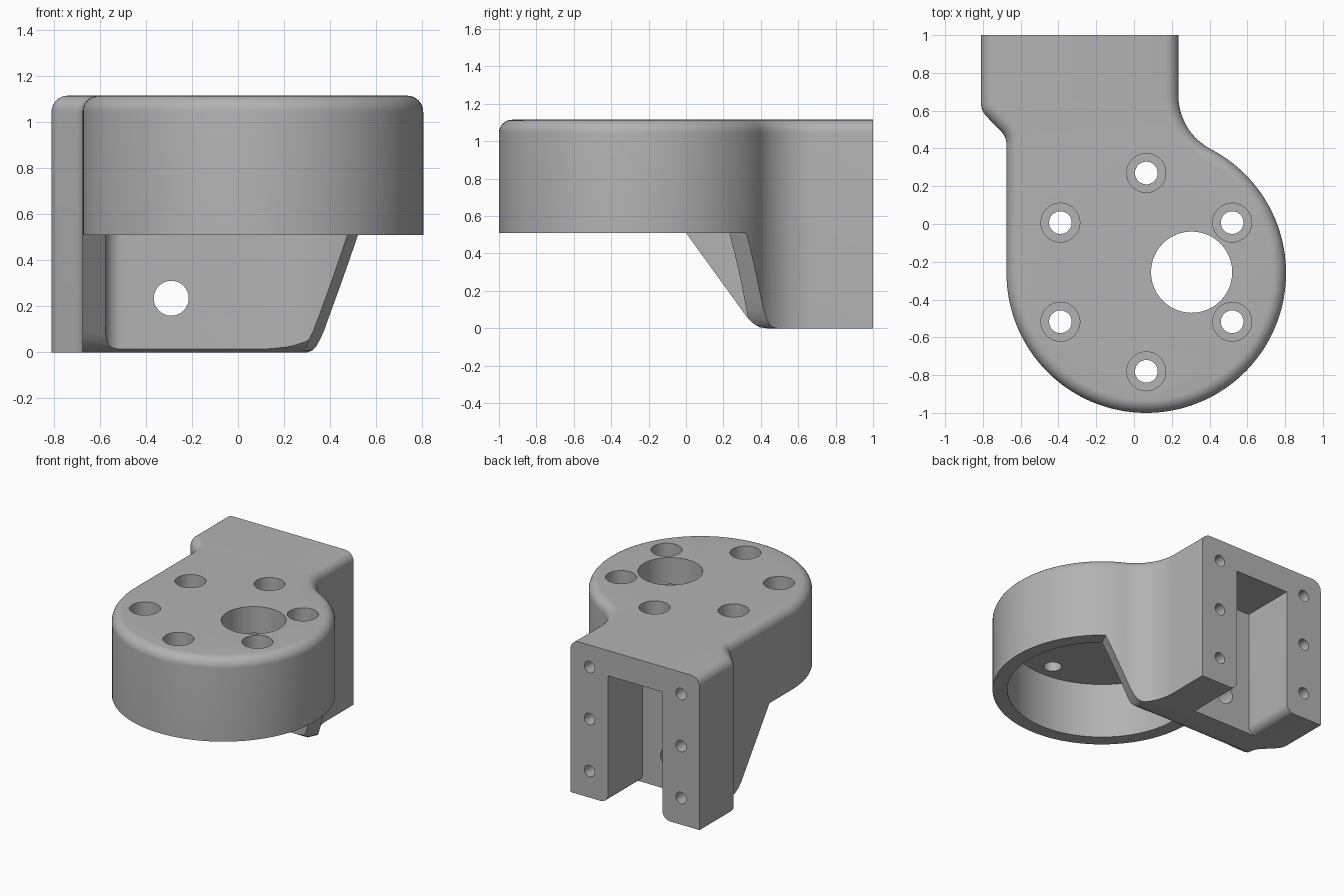
import bpy
import bmesh
from math import cos, sin, pi, radians
from mathutils import Matrix, Vector

default = bpy.data.objects.get("Cube")
if default:
    bpy.data.objects.remove(default)

TOP, RIM, CEIL = 1.115, 0.51, 0.92      # heights of top, skirt rim, cavity ceiling
CX, CY, R, BORE = 0.065, -0.26, 0.74, 0.64
SLOT_X = -0.29

metal = bpy.data.materials.new("grey_metal")
metal.use_nodes = True
GREY = (0.45, 0.45, 0.45, 1)
metal.diffuse_color = GREY
metal.node_tree.nodes["Principled BSDF"].inputs["Base Color"].default_value = GREY


def arc(cx, cy, r, a0, a1, n):
    """Points on an arc, angles in degrees."""
    steps = [radians(a0 + (a1 - a0) * i / n) for i in range(n + 1)]
    return [(cx + r * cos(a), cy + r * sin(a)) for a in steps]


def loft(name, rings):
    """Closed solid skinned through rings of equal point count."""
    bm = bmesh.new()
    rows = [[bm.verts.new(p) for p in ring] for ring in rings]
    n = len(rows[0])
    for low, high in zip(rows, rows[1:]):
        for i in range(n):
            j = (i + 1) % n
            bm.faces.new((low[i], low[j], high[j], high[i]))
    bm.faces.new(rows[0][::-1])
    bm.faces.new(rows[-1])
    bmesh.ops.recalc_face_normals(bm, faces=bm.faces)
    mesh = bpy.data.meshes.new(name)
    bm.to_mesh(mesh)
    bm.free()
    mesh.materials.append(metal)
    obj = bpy.data.objects.new(name, mesh)
    bpy.context.collection.objects.link(obj)
    return obj


def prism(name, profile, a, b, axes):
    """Extrude a 2D profile from a to b; axes are its two directions and the depth."""
    u, v, w = (Vector(d) for d in axes)
    return loft(name, [[u * p + v * q + w * d for p, q in profile] for d in (a, b)])


X, Y, Z = (1, 0, 0), (0, 1, 0), (0, 0, 1)


def drill_z(x, y, r, a, b):
    return prism("drill", arc(x, y, r, 0, 345, 47)[:-1], a, b, (X, Y, Z))


def drill_y(x, z, r, a, b):
    circle = arc(x, z, r, 0, 360, 32)[:-1]
    return prism("drill", circle, a, b, (X, Z, Y))


def round_drill(x, y, r, a, b):
    return prism("drill", arc(x, y, r, 0, 360, 48)[:-1], a, b, (X, Y, Z))


# Body outline: right flare, round nose, straight left side, left jog
outline = [(0.235, 1.0)]
outline += arc(0.555, 0.68, 0.32, 180, 242.5, 14)
outline += arc(CX, CY, R, 62, -180, 80)
outline += arc(-0.775, 0.42, 0.1, 0, 45, 6)
outline += arc(-0.71, 0.64, 0.1, 225, 180, 6)
outline += [(-0.81, 1.0)]


def inset(points, d):
    """Shift the open outline inward, keeping the back edge on its plane."""
    out = []
    last = len(points) - 1
    for i, (x, y) in enumerate(points):
        p, q = points[max(i - 1, 0)], points[min(i + 1, last)]
        t = Vector((q[0] - p[0], q[1] - p[1])).normalized()
        out.append((x + t.y * d, y - t.x * d))
    return out


# Body with a rounded top edge
FILLET = 0.07
rings = [[(x, y, 0) for x, y in outline]]
for k in range(9):
    a = pi / 2 * k / 8
    z = TOP - FILLET + FILLET * sin(a)
    rings.append([(x, y, z) for x, y in inset(outline, FILLET * (1 - cos(a)))])
body = loft("motor_mount", rings)

cutters = []

# Slanted clearance under the round nose, then across the right flare
nose = [(-1.3, RIM), (0, RIM), (0.30, 0.095), (0.325, 0.06), (0.36, 0.025),
        (0.395, 0.005), (0.43, 0), (0.43, -0.1), (-1.3, -0.1)]
cutters.append(prism("nose_cut", nose, -1.2, 1.2, (Y, Z, X)))
flare = [(2, RIM), (0.322, RIM), (0.15, 0.098), (0.13, 0.06), (0.105, 0.025),
         (0.08, 0.006), (0.05, 0), (0.05, -0.1), (2, -0.1)]
cutters.append(prism("flare_cut", flare, -2, 2,
                     ((0.894, -0.447, 0), Z, (0.447, 0.894, 0))))

# Cavity under the cap, squared off at its back left corner
left, back, c = CX - BORE, CY + BORE, 0.07
cavity = arc(CX, CY, BORE, 90, -180, 90) + arc(left + c, back - c, c, 180, 90, 8)
cutters.append(prism("cavity_cut", cavity, -0.1, CEIL, (X, Y, Z)))

# Rear slot, with its lower edges rounded outward
half, r = 0.22, 0.06
side = [(half, 0.93)] + arc(half + r, r, r, 180, 270, 6) + [(half + r, -0.1)]
slot = [(SLOT_X + x, z) for x, z in side]
slot += [(SLOT_X - x, z) for x, z in reversed(side)]
cutters.append(prism("slot_cut", slot, 0.6, 1.1, (X, Z, Y)))

# Ring of counterbored holes and the offset shaft hole
for k in range(6):
    a = radians(90 + 60 * k)
    x, y = CX + 0.525 * cos(a), CY + 0.005 + 0.525 * sin(a)
    cutters.append(round_drill(x, y, 0.103, TOP - 0.1, 1.3))
    cutters.append(round_drill(x, y, 0.06, 0.8, 1.3))
cutters.append(round_drill(0.305, -0.255, 0.215, 0.8, 1.3))

# Cross hole into the slot and the screw holes in the rear posts
cutters.append(drill_y(SLOT_X, 0.235, 0.076, 0.2, 0.75))
for x in (SLOT_X - 0.37, SLOT_X + 0.37):
    for z in (0.195, 0.575, 0.955):
        cutters.append(drill_y(x, z, 0.042, 0.7, 1.1))

# Apply every cut
bpy.ops.object.select_all(action='DESELECT')
bpy.context.view_layer.objects.active = body
body.select_set(True)
for cutter in cutters:
    cutter.hide_render = True
    mod = body.modifiers.new("cut", 'BOOLEAN')
    mod.operation = 'DIFFERENCE'
    mod.solver = 'EXACT'
    mod.object = cutter
    bpy.ops.object.modifier_apply(modifier=mod.name)
    bpy.data.objects.remove(cutter)

bpy.ops.object.shade_smooth_by_angle(angle=radians(30))
